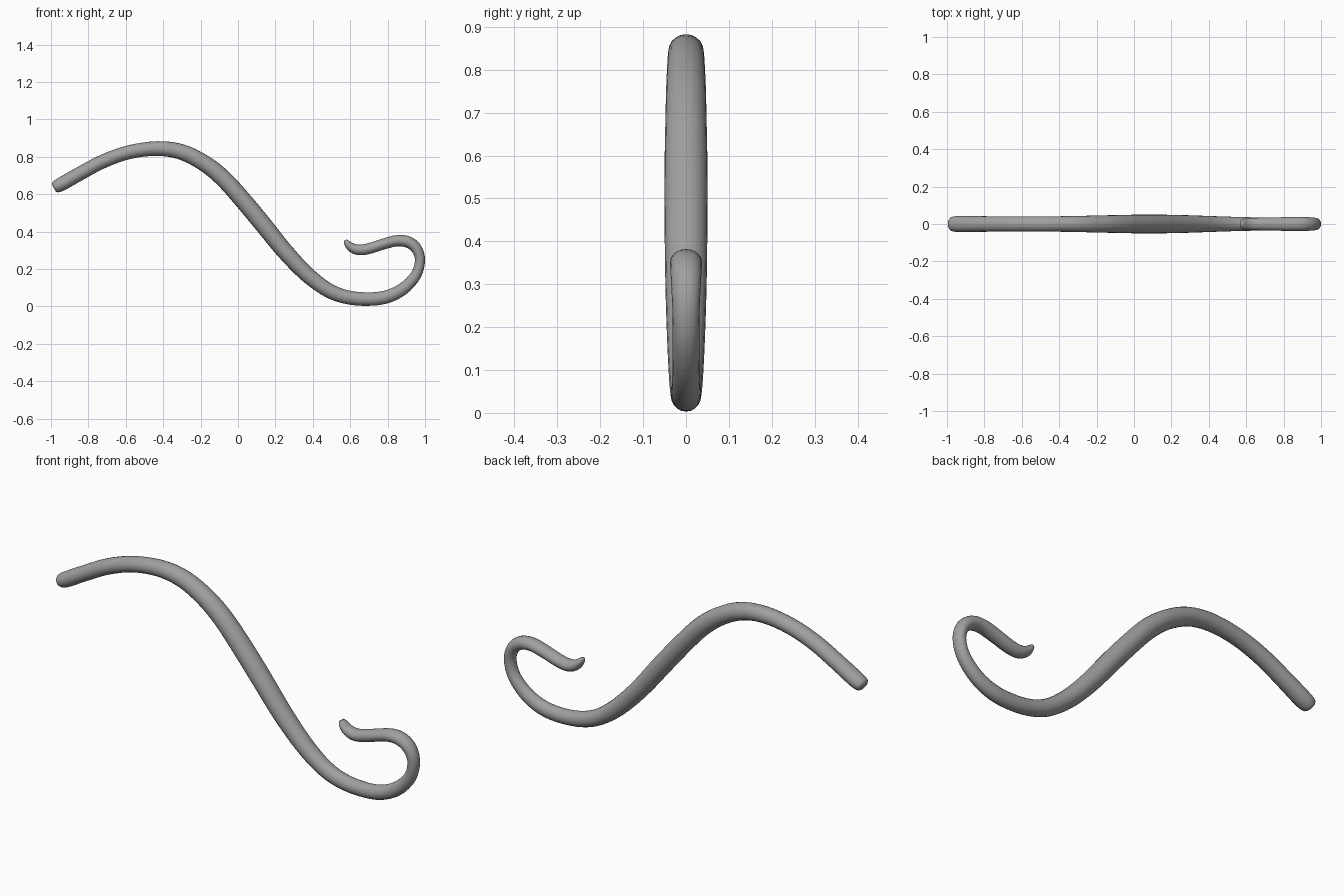
import bpy, bmesh, math
from mathutils import Vector

SIDES, STEPS = 20, 4

# Centre line x, z, then half thickness in the curve plane and half depth in y
PATH = [
    (-0.985, 0.634, 0.022, 0.026), (-0.975, 0.639, 0.032, 0.037), (-0.94, 0.656, 0.037, 0.043),
    (-0.85, 0.707, 0.037, 0.042), (-0.72, 0.776, 0.037, 0.041), (-0.58, 0.825, 0.037, 0.041),
    (-0.43, 0.844, 0.039, 0.041), (-0.30, 0.825, 0.042, 0.043), (-0.18, 0.765, 0.044, 0.046),
    (-0.08, 0.685, 0.046, 0.048), (0.02, 0.575, 0.047, 0.050), (0.13, 0.443, 0.047, 0.050),
    (0.25, 0.295, 0.045, 0.048), (0.37, 0.170, 0.042, 0.044), (0.48, 0.088, 0.039, 0.040),
    (0.58, 0.050, 0.037, 0.037), (0.69, 0.039, 0.036, 0.035), (0.79, 0.050, 0.035, 0.034),
    (0.88, 0.092, 0.033, 0.032), (0.95, 0.165, 0.029, 0.031), (0.973, 0.245, 0.027, 0.032),
    (0.955, 0.308, 0.029, 0.035), (0.91, 0.344, 0.031, 0.037), (0.85, 0.351, 0.030, 0.037),
    (0.78, 0.334, 0.029, 0.036), (0.70, 0.309, 0.029, 0.034), (0.645, 0.302, 0.028, 0.033),
    (0.605, 0.316, 0.024, 0.031), (0.582, 0.340, 0.016, 0.026), (0.574, 0.354, 0.009, 0.016),
]


def smooth_path(points):
    """Catmull-Rom interpolation of position and both radii."""
    p = [Vector(q) for q in points]
    p = [2 * p[0] - p[1]] + p + [2 * p[-1] - p[-2]]
    out = []
    for a, b, c, d in zip(p, p[1:], p[2:], p[3:]):
        for i in range(STEPS):
            t = i / STEPS
            out.append(0.5 * (2 * b + (c - a) * t + (2 * a - 5 * b + 4 * c - d) * t * t
                              + (3 * b - a - 3 * c + d) * t ** 3))
    return out + [p[-2]]


def sweep(name, points, material):
    """Elliptical tube along a path in the xz plane."""
    path = smooth_path(points)
    bm = bmesh.new()
    rings = []
    for i, p in enumerate(path):
        t = path[min(i + 1, len(path) - 1)] - path[max(i - 1, 0)]
        tangent = Vector((t[0], 0, t[1])).normalized()
        normal = Vector((-tangent.z, 0, tangent.x))
        ring = []
        for k in range(SIDES):
            a = math.tau * k / SIDES
            co = Vector((p[0], 0, p[1])) + normal * p[2] * math.cos(a)
            co.y = p[3] * math.sin(a)
            ring.append(bm.verts.new(co))
        rings.append(ring)
    for r, s in zip(rings, rings[1:]):
        for k in range(SIDES):
            n = (k + 1) % SIDES
            bm.faces.new((r[k], r[n], s[n], s[k]))
    bm.faces.new(rings[0])
    bm.faces.new(rings[-1])
    bmesh.ops.recalc_face_normals(bm, faces=bm.faces)
    for f in bm.faces:
        f.smooth = True
    mesh = bpy.data.meshes.new(name)
    bm.to_mesh(mesh)
    bm.free()
    mesh.materials.append(material)
    obj = bpy.data.objects.new(name, mesh)
    bpy.context.collection.objects.link(obj)
    return obj


grey = bpy.data.materials.new("plain grey")
grey.diffuse_color = (0.35, 0.35, 0.35, 1)

# Curled scroll rod
sweep("scroll_rod", PATH, grey)
